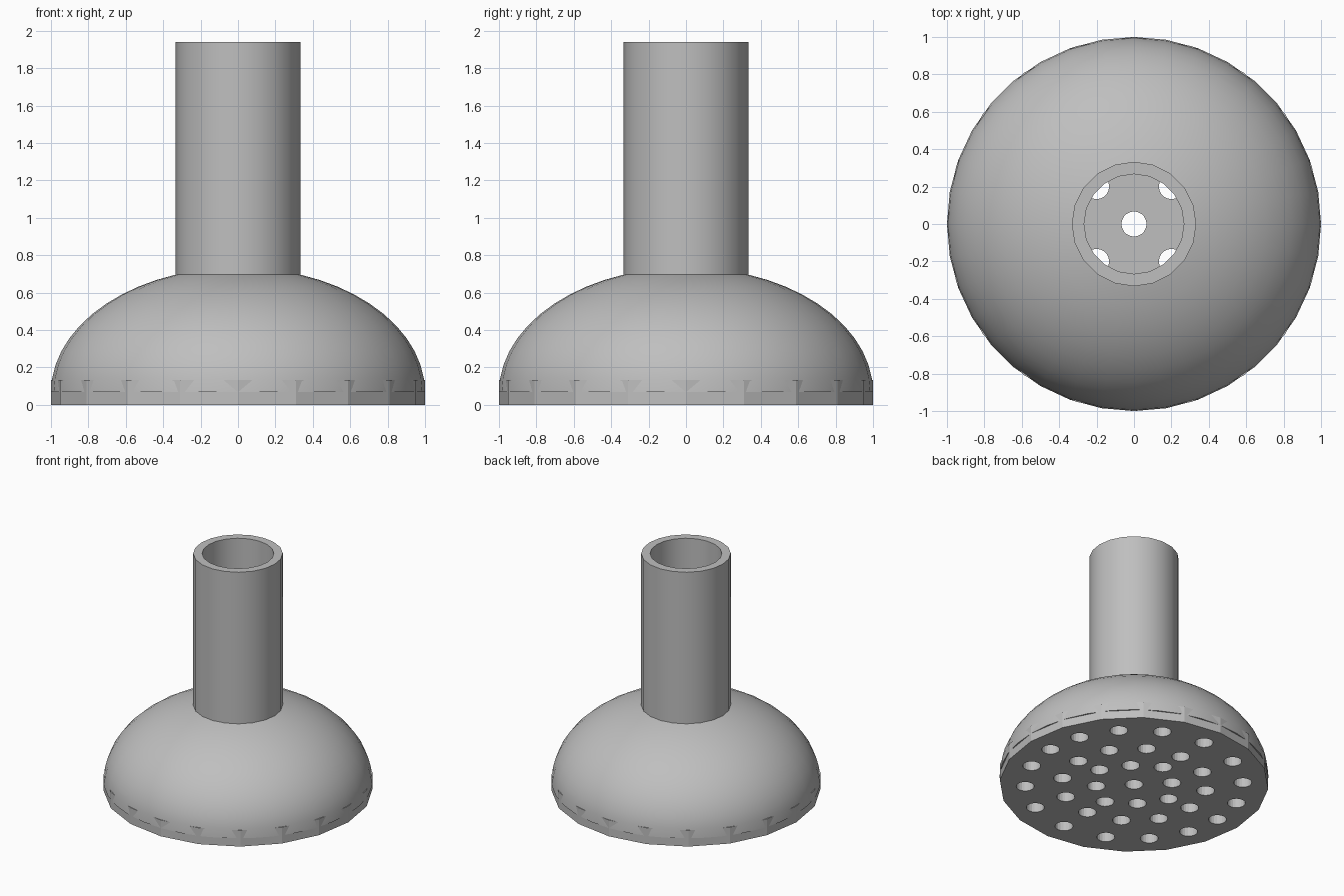
import bpy, bmesh
from math import sin, cos, pi, radians, sqrt

cube = bpy.data.objects.get("Cube")
if cube:
    bpy.data.objects.remove(cube)

grey = bpy.data.materials.new("plain grey")
grey.use_nodes = True
colour = (0.52, 0.52, 0.52, 1)
grey.diffuse_color = colour
grey.node_tree.nodes["Principled BSDF"].inputs["Base Color"].default_value = colour

PLATE_TOP = 0.133
DOME_BASE = 0.067
TUBE_R, BORE_R = 0.333, 0.267
HEIGHT = 1.94


def select_only(obj):
    bpy.ops.object.select_all(action='DESELECT')
    obj.select_set(True)
    bpy.context.view_layer.objects.active = obj


def circle(radius, sides, cx=0, cy=0):
    return [(cx + radius * cos(2 * pi * i / sides),
             cy + radius * sin(2 * pi * i / sides)) for i in range(sides)]


def lathe(name, profile, sides):
    """Spin a closed (radius, z) profile around the z axis."""
    bm = bmesh.new()
    rings = [[bm.verts.new((x, y, z)) for x, y in circle(r, sides)] for r, z in profile]
    for a, b in zip(rings, rings[1:] + rings[:1]):
        for i in range(sides):
            j = (i + 1) % sides
            bm.faces.new((a[i], a[j], b[j], b[i]))
    bmesh.ops.recalc_face_normals(bm, faces=bm.faces)
    mesh = bpy.data.meshes.new(name)
    bm.to_mesh(mesh)
    bm.free()
    mesh.materials.append(grey)
    obj = bpy.data.objects.new(name, mesh)
    bpy.context.collection.objects.link(obj)
    select_only(obj)
    bpy.ops.object.shade_smooth_by_angle(angle=radians(30))
    return obj


def dome_arc(radius, height, end_r, steps=14):
    """Elliptical arc from the rim up to the neck radius."""
    top = sqrt(1 - (end_r / radius) ** 2)
    angles = [i / steps * pi / 2 for i in range(steps)]
    arc = [(radius * cos(a), DOME_BASE + height * sin(a)) for a in angles
           if radius * cos(a) > end_r + 0.02]
    return arc + [(end_r, DOME_BASE + height * top)]


# Hollow dome, open at the neck
outer = dome_arc(1.0, 0.667, 0.3)
inner = dome_arc(0.933, 0.6, 0.3)
lathe("dome_shell", outer + inner[::-1], 36)

# Supply tube
lathe("tube", [(TUBE_R, 0.63), (TUBE_R, HEIGHT), (BORE_R, HEIGHT), (BORE_R, 0.63)], 20)

# Spray hole centres: middle, inner square, ring of twelve, outer ring
holes = [(0, 0)]
holes += [(x * 0.2, y * 0.2) for x in (-1, 1) for y in (-1, 1)]
holes += circle(0.335, 4)
holes += circle(0.54, 12)
holes += circle(0.81, 4)
for angle in (20, 42, 65):
    x, y = 0.81 * cos(radians(angle)), 0.81 * sin(radians(angle))
    holes += [(sx * x, sy * y) for sx in (-1, 1) for sy in (-1, 1)]

# Perforated plate: filled outline with holes, extruded
curve = bpy.data.curves.new("spray_plate", 'CURVE')
curve.dimensions = '2D'
curve.fill_mode = 'BOTH'
curve.extrude = PLATE_TOP / 2
for loop in [circle(1.0, 20)] + [circle(0.067, 20, x, y) for x, y in holes]:
    spline = curve.splines.new('POLY')
    spline.points.add(len(loop) - 1)
    for point, (x, y) in zip(spline.points, loop):
        point.co = (x, y, 0, 1)
    spline.use_cyclic_u = True
curve.materials.append(grey)
plate = bpy.data.objects.new("spray_plate", curve)
plate.location.z = PLATE_TOP / 2
bpy.context.collection.objects.link(plate)
select_only(plate)
bpy.ops.object.convert(target='MESH')
bpy.ops.object.shade_flat()
